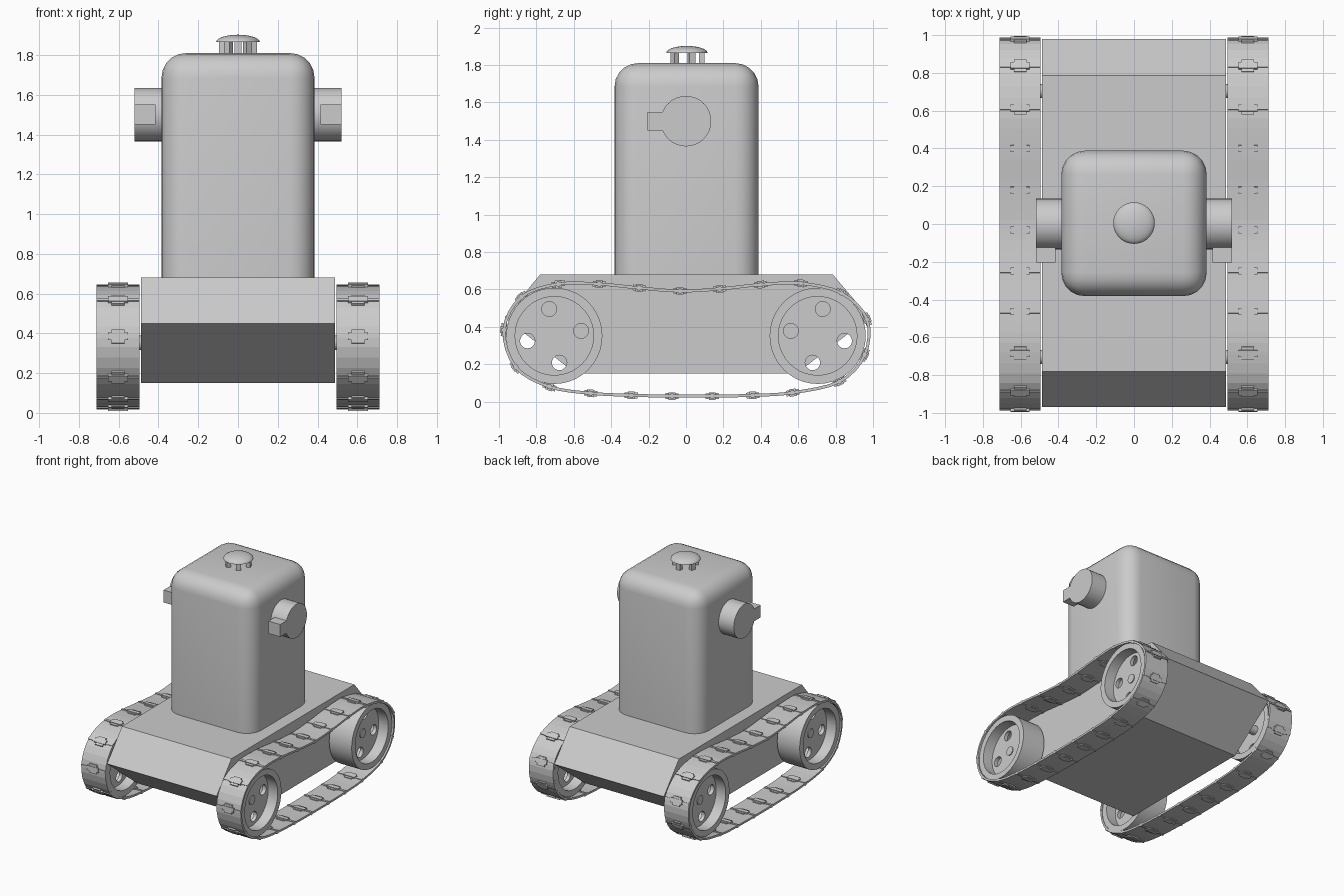
import bpy, bmesh
from math import cos, sin, pi, radians
from mathutils import Vector, Matrix

if "Cube" in bpy.data.objects:
    bpy.data.objects.remove(bpy.data.objects["Cube"])


def finish(name, bm, mirror=False, smooth=None):
    bmesh.ops.recalc_face_normals(bm, faces=bm.faces)
    me = bpy.data.meshes.new(name)
    bm.to_mesh(me)
    bm.free()
    ob = bpy.data.objects.new(name, me)
    bpy.context.collection.objects.link(ob)
    if smooth:
        bpy.ops.object.select_all(action='DESELECT')
        ob.select_set(True)
        bpy.context.view_layer.objects.active = ob
        bpy.ops.object.shade_smooth_by_angle(angle=radians(smooth))
    if mirror:
        ob.modifiers.new("mirror", 'MIRROR')
    return ob


def add_box(bm, size, matrix):
    bmesh.ops.create_cube(bm, size=1, matrix=matrix @ Matrix.Diagonal((*size, 1)))


def add_rod(bm, r, x0, x1, y, z, seg=32):
    m = Matrix.Translation(((x0 + x1) / 2, y, z)) @ Matrix.Rotation(pi / 2, 4, 'Y')
    bmesh.ops.create_cone(bm, cap_ends=True, segments=seg, radius1=r, radius2=r,
                          depth=x1 - x0, matrix=m)


def add_loop(bm, rings):
    # closed band through a cycle of closed sections
    vs = [[bm.verts.new(p) for p in ring] for ring in rings]
    n, k = len(vs), len(vs[0])
    for i in range(n):
        for j in range(k):
            a, b = vs[i], vs[(i + 1) % n]
            bm.faces.new((a[j], b[j], b[(j + 1) % k], a[(j + 1) % k]))


# hull: side profile extruded across x
bm = bmesh.new()
profile = [(-.78, .68), (-.97, .45), (-.59, .15), (.59, .15), (.98, .45), (.785, .68)]
face = bm.faces.new([bm.verts.new((-.488, y, z)) for y, z in profile])
ext = bmesh.ops.extrude_face_region(bm, geom=[face])
bmesh.ops.translate(bm, vec=(.976, 0, 0),
                    verts=[v for v in ext['geom'] if isinstance(v, bmesh.types.BMVert)])
finish("hull", bm)

# tower: box rounded everywhere but at its foot
bm = bmesh.new()
add_box(bm, (.77, .77, 1.14), Matrix.Translation((0, .003, 1.24)))
edges = [e for e in bm.edges if any(v.co.z > 1 for v in e.verts)]
bmesh.ops.bevel(bm, geom=edges, offset=.125, segments=5, profile=.5, affect='EDGES')
finish("tower", bm, smooth=35)

# side pods with square snouts
bm = bmesh.new()
add_rod(bm, .135, .37, .52, 0, 1.5)
finish("side_pod", bm, mirror=True, smooth=35)
bm = bmesh.new()
add_box(bm, (.105, .083, .1), Matrix.Translation((.4675, -.1635, 1.5)))
finish("side_pod_snout", bm, mirror=True)

# top cap: shallow dome on five short legs
bm = bmesh.new()
bmesh.ops.create_uvsphere(bm, u_segments=32, v_segments=16, radius=1)
bmesh.ops.bisect_plane(bm, geom=bm.verts[:] + bm.edges[:] + bm.faces[:],
                       plane_co=(0, 0, 0), plane_no=(0, 0, -1), clear_outer=True, dist=1e-4)
bmesh.ops.holes_fill(bm, edges=[e for e in bm.edges if e.is_boundary], sides=0)
bmesh.ops.transform(bm, verts=bm.verts, matrix=Matrix.Translation((0, .005, 1.865))
                    @ Matrix.Diagonal((.11, .11, .037, 1)))
finish("cap_dome", bm, smooth=40)
bm = bmesh.new()
for i in range(5):
    m = Matrix.Translation((0, .005, 1.835)) @ Matrix.Rotation(radians(18 + 72 * i), 4, 'Z')
    add_box(bm, (.03, .035, .075), m @ Matrix.Translation((.08, 0, 0)))
finish("cap_legs", bm)

# wheels: rim ring, pierced web and axle
WZ = .352
for s, tag in ((-1, "front"), (1, "rear")):
    wy = .704 * s
    bm = bmesh.new()
    section = [(.5, .257), (.7, .257), (.7, .21), (.5, .21)]
    add_loop(bm, [[(x, wy + r * cos(a), WZ + r * sin(a)) for x, r in section]
                  for a in (2 * pi * i / 40 for i in range(40))])
    finish(tag + "_wheel_rim", bm, mirror=True, smooth=35)

    cu = bpy.data.curves.new(tag + "_web", 'CURVE')
    cu.dimensions, cu.fill_mode, cu.extrude = '2D', 'BOTH', .015
    circles = [(0, 0, .214, 40)]
    for i in range(4):
        a = radians(10.6 + 90 * i)
        circles.append((-s * .146 * cos(a), .146 * sin(a), .04, 20))
    for cx, cy, r, n in circles:
        sp = cu.splines.new('POLY')
        sp.points.add(n - 1)
        sp.use_cyclic_u = True
        for i, p in enumerate(sp.points):
            p.co = (cx + r * cos(2 * pi * i / n), cy + r * sin(2 * pi * i / n), 0, 1)
    web = bpy.data.objects.new(tag + "_wheel_web", cu)
    bpy.context.collection.objects.link(web)
    bpy.ops.object.select_all(action='DESELECT')
    web.select_set(True)
    bpy.context.view_layer.objects.active = web
    bpy.ops.object.convert(target='MESH')
    web = bpy.context.view_layer.objects.active
    web.data.transform(Matrix(((0, 0, 1, .6), (1, 0, 0, wy), (0, 1, 0, WZ), (0, 0, 0, 1))))
    web.modifiers.new("mirror", 'MIRROR')

    bm = bmesh.new()
    add_rod(bm, .036, .45, .622, wy, WZ, 20)
    finish(tag + "_axle", bm, mirror=True, smooth=35)

# track path through the link positions, sagging on the top run
path = [Vector((0, y, z)) for y, z in (
    (-.683, .629), (-.464, .629), (-.25, .608), (-.032, .592), (.18, .603), (.4, .626),
    (.613, .633), (.832, .58), (.968, .44), (.955, .25), (.82, .107), (.57, .048),
    (.357, .034), (.14, .03), (-.075, .03), (-.293, .034), (-.51, .045), (-.73, .08),
    (-.91, .185), (-.973, .384), (-.88, .56))]
N = len(path)
dense = []
for i in range(N):
    p0, p1, p2, p3 = (path[(i + k) % N] for k in (-1, 0, 1, 2))
    for t in (j / 20 for j in range(20)):
        dense.append(.5 * (2 * p1 + (p2 - p0) * t + (2 * p0 - 5 * p1 + 4 * p2 - p3) * t * t
                           + (3 * p1 - p0 - 3 * p2 + p3) * t ** 3))


def frame(i):
    # point, tangent and outward normal on the path
    t = (dense[(i + 1) % len(dense)] - dense[i - 1]).normalized()
    return dense[i], t, Vector((0, -t.z, t.y))


TX = .603
# track belt
bm = bmesh.new()
rings = []
for i in range(0, len(dense), 5):
    p, t, n = frame(i)
    rings.append([(TX + dx, *(p + n * h).yz) for dx, h in
                  ((-.108, -.008), (.108, -.008), (.108, .008), (-.108, .008))])
add_loop(bm, rings)
finish("track_belt", bm, mirror=True)

# track cleats: thin cross bar with a raised centre block
bm = bmesh.new()
for i in range(0, len(dense), 20):
    p, t, n = frame(i)
    m = Matrix.Translation((TX, p.y, p.z)) @ Matrix((Vector((1, 0, 0)), t, n)).transposed().to_4x4()
    add_box(bm, (.216, .018, .026), m)
    add_box(bm, (.1, .036, .04), m)
    add_box(bm, (.066, .07, .03), m)
finish("track_cleats", bm, mirror=True)
